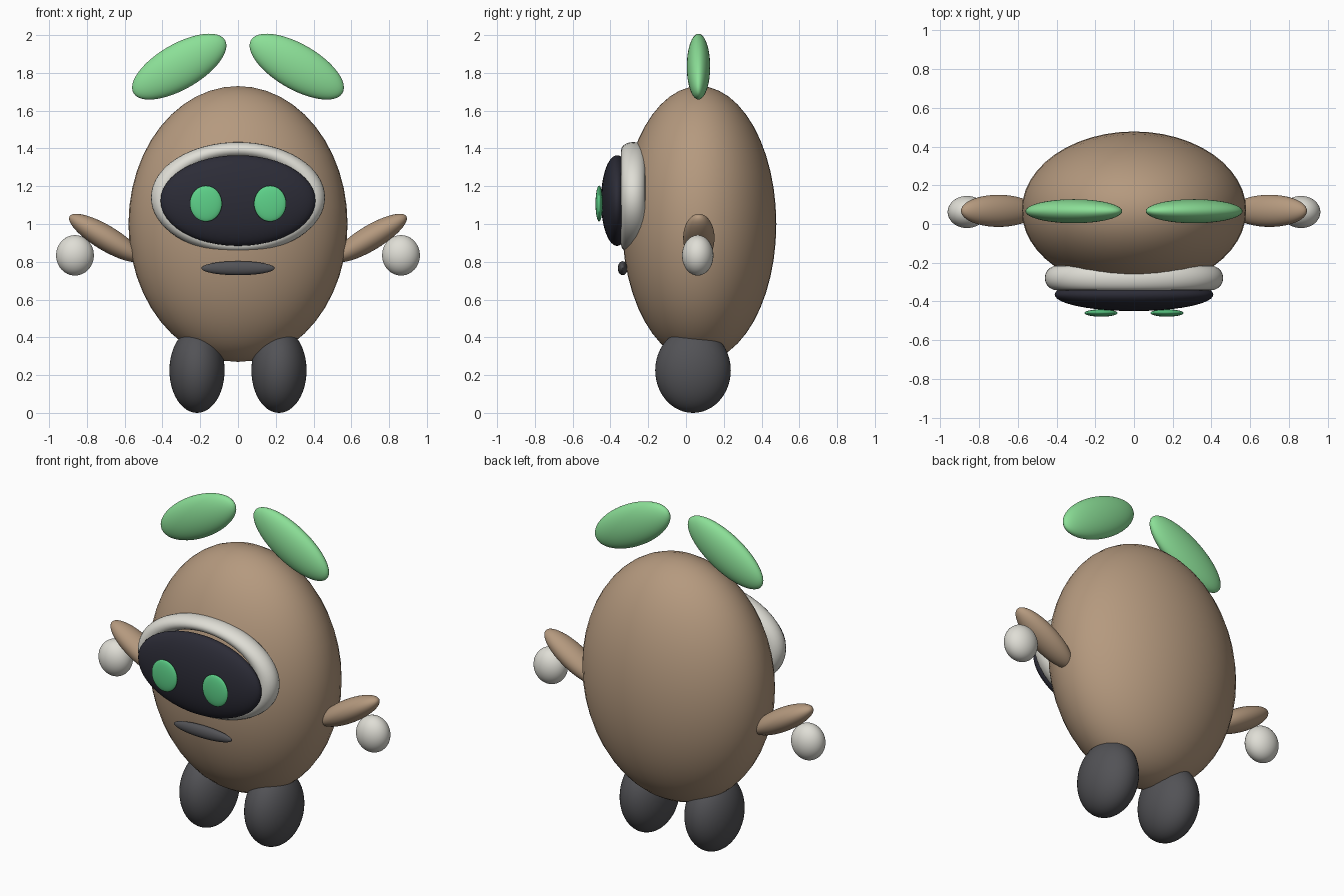
import bpy
import math

cube = bpy.data.objects.get("Cube")
if cube:
    bpy.data.objects.remove(cube, do_unlink=True)


def material(name, rgb):
    m = bpy.data.materials.new(name)
    m.use_nodes = True
    color = (*rgb, 1.0)
    m.diffuse_color = color
    bsdf = next(n for n in m.node_tree.nodes if n.type == "BSDF_PRINCIPLED")
    bsdf.inputs["Base Color"].default_value = color
    bsdf.inputs["Roughness"].default_value = 0.6
    return m


BROWN = material("warm brown", (0.46, 0.32, 0.21))
LEAF = material("leaf green", (0.26, 0.74, 0.31))
EYE = material("eye green", (0.11, 0.64, 0.25))
SCREEN = material("screen black", (0.025, 0.025, 0.038))
GREY = material("dark grey", (0.085, 0.085, 0.093))
WHITE = material("off white", (0.74, 0.73, 0.67))


def finish(name, mat):
    obj = bpy.context.object
    obj.name = name
    obj.data.name = name
    obj.data.materials.append(mat)
    bpy.ops.object.shade_smooth()
    return obj


def ellipsoid(name, mat, center, radii, tilt=0.0):
    """Ellipsoid, tilted in the front plane (positive lifts the +x end)."""
    bpy.ops.mesh.primitive_uv_sphere_add(segments=48, ring_count=24, radius=1, location=center)
    obj = finish(name, mat)
    obj.scale = radii
    obj.rotation_euler.y = -math.radians(tilt)
    return obj


def pair(name, mat, center, radii, tilt=0.0):
    """Matching parts on the model's left (+x) and right (-x)."""
    x, y, z = center
    for label, side in (("left", 1), ("right", -1)):
        ellipsoid(f"{label}_{name}", mat, (side * x, y, z), radii, side * tilt)


# Body
ellipsoid("body", BROWN, (0, 0.07, 1.0), (0.58, 0.408, 0.73))

# Face: rim, domed screen, eyes and mouth
bpy.ops.mesh.primitive_torus_add(major_segments=64, minor_segments=20,
                                 major_radius=0.397, minor_radius=0.064,
                                 location=(0, -0.279, 1.14),
                                 rotation=(math.pi / 2, 0, 0))
rim = finish("face_rim", WHITE)
rim.scale = (1, 0.637, 1)
ellipsoid("face_screen", SCREEN, (0, -0.365, 1.124), (0.41, 0.085, 0.24))
pair("eye", EYE, (0.17, -0.46, 1.108), (0.085, 0.019, 0.095))
ellipsoid("mouth", GREY, (0, -0.335, 0.766), (0.194, 0.026, 0.037))

# Limbs
pair("arm", BROWN, (0.70, 0.068, 0.926), (0.223, 0.083, 0.066), tilt=31)
pair("hand", WHITE, (0.863, 0.062, 0.834), (0.10, 0.083, 0.107))
pair("foot", GREY, (0.217, 0.037, 0.225), (0.146, 0.20, 0.225))

# Floating leaves above the head
pair("leaf", LEAF, (0.311, 0.066, 1.833), (0.28, 0.062, 0.12), tilt=-30)
